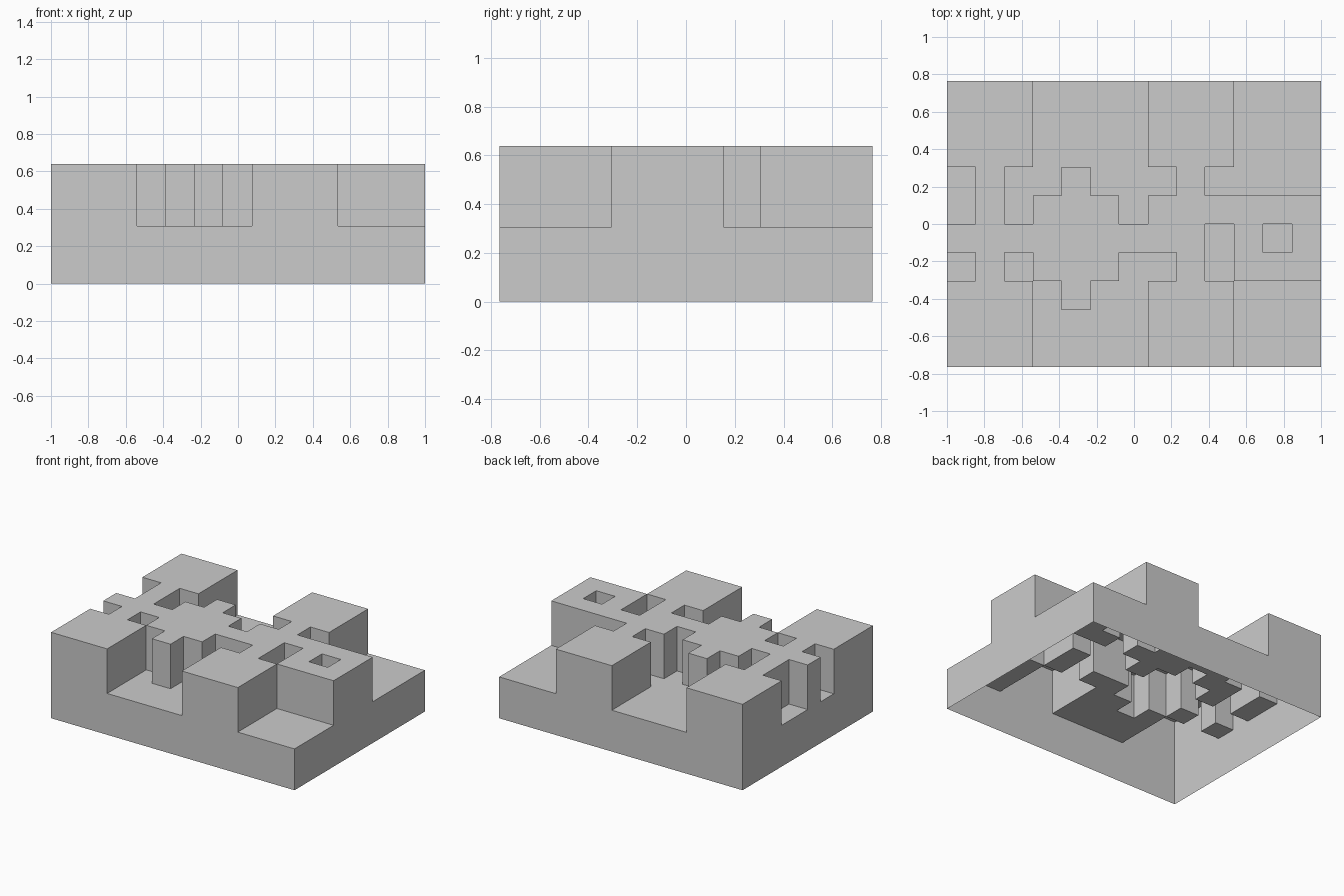
import bpy
import bmesh

if "Cube" in bpy.data.objects:
    bpy.data.objects.remove(bpy.data.objects["Cube"])

# Plan of the block: '#' = raised plateau, '.' = recessed floor (back row first)
PLAN = [
    "###....###...",
    "###....###...",
    "###....###...",
    ".#..#...#....",
    ".#.###.######",
    "#########.#.#",
    ".#.###..#.###",
    "###.#..###...",
    "###....###...",
    "###....###...",
]
PLAN.reverse()                      # row 0 is now the front
COLS, ROWS = len(PLAN[0]), len(PLAN)
LOW, HIGH = 0.307, 0.638
STEP = 0.1534

# Grid lines
xs = [-1 + STEP * i for i in range(11)] + [0.69, 0.845, 1.0]
ys = [(j - ROWS / 2) * 0.153 for j in range(ROWS + 1)]


def raised(i, j):
    return PLAN[j][i] == "#"


def inside(i, j):
    return 0 <= i < COLS and 0 <= j < ROWS


bm = bmesh.new()


def quad(*points):
    bm.faces.new([bm.verts.new(p) for p in points])


def wall(a, b, z0, z1):
    quad((*a, z0), (*b, z0), (*b, z1), (*a, z1))


for j in range(ROWS):
    for i in range(COLS):
        x0, x1, y0, y1 = xs[i], xs[i + 1], ys[j], ys[j + 1]
        z = HIGH if raised(i, j) else LOW
        # Plateau or floor
        quad((x0, y0, z), (x1, y0, z), (x1, y1, z), (x0, y1, z))
        # Walls: outer skirt down to the ground, steps down to the floor
        sides = [
            ((0, -1), (x0, y0), (x1, y0)),
            ((1, 0), (x1, y0), (x1, y1)),
            ((0, 1), (x1, y1), (x0, y1)),
            ((-1, 0), (x0, y1), (x0, y0)),
        ]
        for (di, dj), a, b in sides:
            outer = not inside(i + di, j + dj)
            if outer:
                wall(a, b, 0, LOW)
            if raised(i, j) and (outer or not raised(i + di, j + dj)):
                wall(a, b, LOW, HIGH)

# Weld into one shell, open underneath
bmesh.ops.remove_doubles(bm, verts=bm.verts, dist=0.0005)
mesh = bpy.data.meshes.new("stepped_block")
bm.to_mesh(mesh)
bm.free()
block = bpy.data.objects.new("stepped_block", mesh)
bpy.context.collection.objects.link(block)
